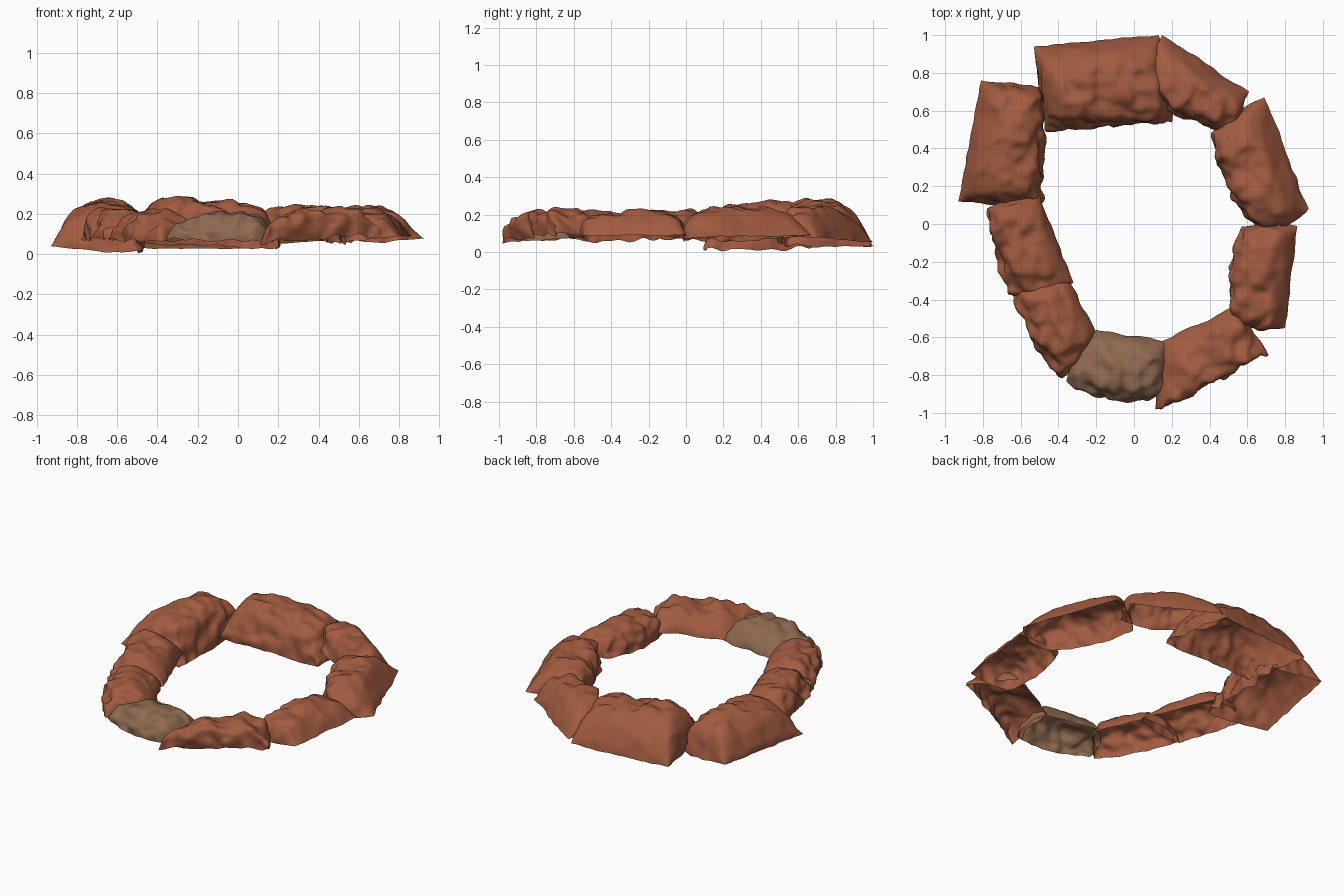
import bpy, bmesh, math
from mathutils import Vector, noise

if "Cube" in bpy.data.objects:
    bpy.data.objects.remove(bpy.data.objects["Cube"])


def material(name, color):
    m = bpy.data.materials.new(name)
    m.diffuse_color = (*color, 1)
    m.use_nodes = True
    m.node_tree.nodes["Principled BSDF"].inputs["Base Color"].default_value = m.diffuse_color
    return m


RED = material("red_rock", (0.36, 0.105, 0.052))
BROWN = material("brown_rock", (0.275, 0.143, 0.08))
SOFT, FIRM = (1.7, 0.95), (2.4, 0.72)    # slope shapes of the straight side


def rock(name, corners, z_flat, z_bulge, tops, bulge=0.035, ends=(0.02, 0.02),
         slope=FIRM, steep=4.5, under=0.0, mat=RED, nu=52, nv=38):
    """Open-bottomed rock shell: corners = straight edge a, b then rough edge b, a."""
    a, b, c, d = [Vector(p) for p in corners]
    out = ((c + d) - (a + b)).normalized()          # towards the rough side
    along = ((b + c) - (a + d)).normalized()
    seed = Vector((a.x * 7, a.y * 5, 3.1))
    bm = bmesh.new()
    grid = []
    for i in range(nu + 1):
        t = math.sin((i / nu - 0.5) * math.pi)       # -1..1 along the rock
        u = (t + 1) / 2
        row = []
        for j in range(nv + 1):
            s = math.sin((j / nv - 0.5) * math.pi)   # -1 straight side, 1 rough side
            v = (s + 1) / 2
            p = a.lerp(b, u).lerp(d.lerp(c, u), v)
            # gentle slope on the straight side, steep wall on the rough side
            if s > 0:
                gs = max(0, 1 - s ** steep) ** 0.5
            else:
                gs = max(0, 1 - abs(s) ** slope[0]) ** slope[1]
            gt = max(0, 1 - abs(t) ** 5) ** 0.5
            g = gs * gt
            base = z_flat[0] * (1 - u) * (1 - v) + z_flat[1] * u * (1 - v) \
                + z_bulge[0] * (1 - u) * v + z_bulge[1] * u * v
            top = tops[0] + (tops[1] - tops[0]) * u
            z = base + (top - base) * g
            # bulging outline and ends, rough surface
            q = Vector((p.x, p.y, z)) + seed
            n1 = noise.noise(q * 7)
            n2 = noise.noise(q * 14 + Vector((9, 2, 5)))
            n3 = noise.noise(q * 24)
            w = v ** 2
            p = p + out * (bulge * (1 - t * t) * w + (0.026 * n2 + 0.012 * n3) * w)
            p = p - out * under * w * (1 - t ** 4) * (1 - g) ** 2
            p = p + out * 0.012 * n2 * (1 - t ** 4) * (1 - w)
            e = ends[1] if t > 0 else -ends[0]
            p = p + along * (e * t * t + 0.02 * n2) * (1 - s * s)
            p = p + along * 0.014 * n1 * v
            z += (0.034 * n1 + 0.024 * n2 + 0.006 * n3) * (0.15 + 0.85 * g)
            z += 0.02 * n2 * w * (1 - g)
            row.append(bm.verts.new((p.x, p.y, max(z, 0.0))))
        grid.append(row)
    for i in range(nu):
        for j in range(nv):
            bm.faces.new((grid[i][j], grid[i + 1][j], grid[i + 1][j + 1], grid[i][j + 1]))
    bm.normal_update()
    if sum(f.normal.z * f.calc_area() for f in bm.faces) < 0:
        bmesh.ops.reverse_faces(bm, faces=bm.faces[:])
    for f in bm.faces:
        f.smooth = True
    me = bpy.data.meshes.new(name)
    bm.to_mesh(me)
    bm.free()
    me.materials.append(mat)
    bpy.context.collection.objects.link(bpy.data.objects.new(name, me))


# back half: rough side faces the middle of the ring
rock("back_rock", [(-0.53, 0.94), (0.13, 1.0), (0.20, 0.54), (-0.47, 0.50)],
     (0.03, 0.03), (0.05, 0.03), (0.285, 0.25), 0.0, (0.0, 0.02))
rock("back_right_rock", [(0.15, 1.0), (0.61, 0.70), (0.53, 0.51), (0.08, 0.70)],
     (0.05, 0.08), (0.10, 0.08), (0.24, 0.23), 0.06, (0.035, 0.0), SOFT)
rock("right_rock", [(0.69, 0.67), (0.925, 0.08), (0.64, -0.01), (0.41, 0.48)],
     (0.09, 0.08), (0.07, 0.06), (0.245, 0.22), 0.045, (0.02, 0.05), SOFT)
rock("front_right_side_rock", [(0.865, -0.01), (0.80, -0.55), (0.53, -0.53), (0.58, -0.01)],
     (0.09, 0.09), (0.07, 0.06), (0.225, 0.21), 0.05, (0.01, 0.02), SOFT)
rock("back_left_rock", [(-0.81, 0.76), (-0.93, 0.12), (-0.51, 0.09), (-0.48, 0.72)],
     (0.05, 0.04), (0.03, 0.0), (0.265, 0.255), 0.02, (0.0, 0.0))

# front half: rough side faces outwards
rock("left_rock", [(-0.50, 0.15), (-0.32, -0.31), (-0.65, -0.37), (-0.78, 0.08)],
     (0.08, 0.09), (0.07, 0.07), (0.225, 0.205), 0.015, (0.02, 0.03))
rock("front_left_rock", [(-0.34, -0.30), (-0.20, -0.58), (-0.38, -0.82), (-0.64, -0.35)],
     (0.09, 0.08), (0.07, 0.06), (0.205, 0.205), 0.035, (0.03, 0.02))
rock("front_brown_rock", [(-0.20, -0.56), (0.16, -0.62), (0.14, -0.91), (-0.35, -0.83)],
     (0.08, 0.07), (0.07, 0.06), (0.19, 0.20), 0.06, (0.03, 0.03), FIRM, 4.5, 0.0, BROWN)
rock("front_right_rock", [(0.15, -0.62), (0.52, -0.44), (0.71, -0.69), (0.12, -1.0)],
     (0.08, 0.10), (0.06, 0.09), (0.19, 0.225), 0.015, (0.0, 0.01), FIRM, 9, 0.035)
